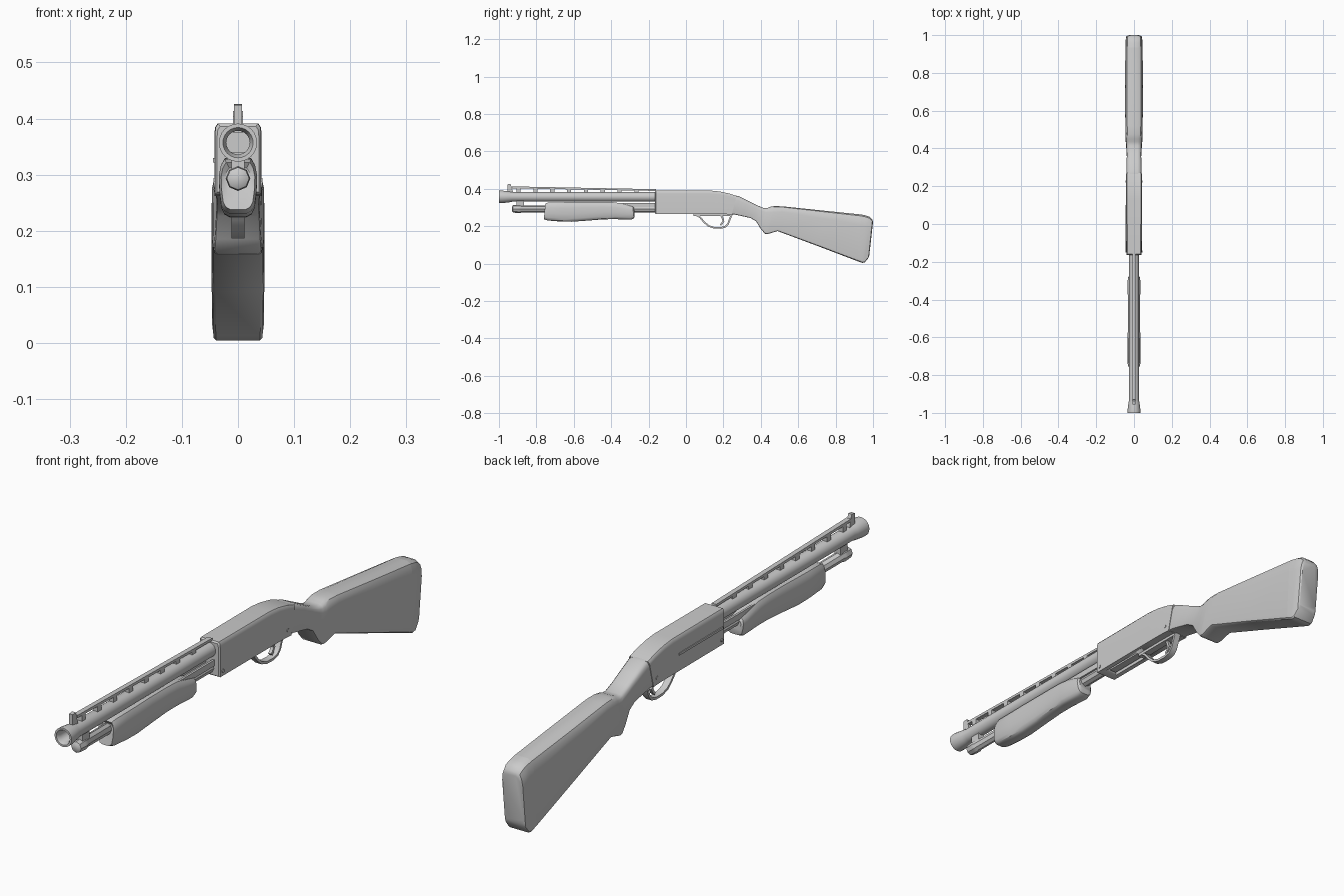
import bpy, bmesh, math

BOX = [(1, 0), (1, 1)]
STOCK = [(.86, 0), (.96, .02), (1, .08), (1, .78), (.93, .9), (.78, .97), (.5, 1)]
BODY = [(1, 0), (1, .86), (.97, .95), (.86, 1)]
GRIP = [(.45, 0), (.72, .05), (.88, .16), (.97, .4), (1, .7), (.9, .88), (.7, 1)]


def finish(bm, name, angle=35):
    bmesh.ops.recalc_face_normals(bm, faces=bm.faces)
    mesh = bpy.data.meshes.new(name)
    bm.to_mesh(mesh)
    bm.free()
    ob = bpy.data.objects.new(name, mesh)
    bpy.context.collection.objects.link(ob)
    bpy.ops.object.select_all(action='DESELECT')
    ob.select_set(True)
    bpy.context.view_layer.objects.active = ob
    bpy.ops.object.shade_smooth_by_angle(angle=math.radians(angle))
    return ob


def loft(name, stations, section=BOX, x0=0, angle=35):
    """Stations: top y, top z, bottom y, bottom z, half width."""
    bm = bmesh.new()
    outline = section + [(-x, v) for x, v in reversed(section)]
    rings = []
    for yt, zt, yb, zb, w in stations:
        rings.append([bm.verts.new((x0 + x * w, yb + (yt - yb) * v, zb + (zt - zb) * v))
                      for x, v in outline])
    n = len(outline)
    for a, b in zip(rings, rings[1:]):
        for i in range(n):
            bm.faces.new((a[i], a[(i + 1) % n], b[(i + 1) % n], b[i]))
    bm.faces.new(rings[0])
    bm.faces.new(rings[-1])
    return finish(bm, name, angle)


def lathe(name, profile, z, segs=24, x0=0):
    """Revolve (y, radius) points about a line parallel to y."""
    bm = bmesh.new()
    rings = [[bm.verts.new((x0 + r * math.cos(2 * math.pi * i / segs), y,
                            z + r * math.sin(2 * math.pi * i / segs)))
              for i in range(segs)] for y, r in profile]
    for a, b in zip(rings, rings[1:]):
        for i in range(segs):
            bm.faces.new((a[i], a[(i + 1) % segs], b[(i + 1) % segs], b[i]))
    bm.faces.new(rings[0])
    bm.faces.new(rings[-1])
    return finish(bm, name)


def block(name, y0, y1, z0, z1, w, x0=0):
    return loft(name, [(y0, z1, y0, z0, w), (y1, z1, y1, z0, w)], x0=x0)


def strip(name, path, thick, w):
    """Flat band following a (y, z) path."""
    st = []
    for i, (y, z) in enumerate(path):
        a, b = path[max(i - 1, 0)], path[min(i + 1, len(path) - 1)]
        dy, dz = b[0] - a[0], b[1] - a[1]
        k = thick / 2 / math.hypot(dy, dz)
        st.append((y - dz * k, z + dy * k, y + dz * k, z - dy * k, w))
    return loft(name, st)


# Barrel with hollow flared muzzle, and magazine tube below
lathe("barrel", [(-.80, .021), (-.985, .021), (-1, .027), (-1, .034), (-.985, .034),
                 (-.945, .029), (-.93, .026), (-.15, .026)], .357)
lathe("magazine_tube", [(-.93, .012), (-.925, .02), (-.90, .022), (-.885, .022),
                        (-.88, .019), (-.15, .019)], .293, 8)
block("barrel_clamp", -.905, -.865, .30, .34, .012)

# Ventilated rib on its posts, and front sight
loft("rib", [(-.93, .413, -.93, .403, .009), (-.16, .398, -.16, .389, .009)])
for i in range(8):
    y = -.895 + i * .09
    block("rib_post", y - .011, y + .011, .375, .406 - i * .0012, .009)
loft("front_sight", [(-.955, .424, -.955, .38, .007), (-.938, .426, -.938, .38, .007),
                     (-.932, .41, -.925, .38, .007)])

# Sliding fore-end and its twin action bars
loft("fore_end", [
    (-.745, .312, -.757, .255, .022), (-.752, .322, -.76, .238, .030),
    (-.735, .328, -.74, .231, .034), (-.67, .328, -.67, .225, .034),
    (-.61, .329, -.61, .224, .034), (-.53, .330, -.53, .230, .032),
    (-.44, .330, -.44, .237, .032), (-.38, .328, -.38, .238, .033),
    (-.31, .312, -.295, .235, .034), (-.285, .305, -.278, .243, .032),
    (-.278, .298, -.274, .258, .026)], GRIP)
for s in (-1, 1):
    block("action_bar", -.40, -.15, .303, .325, .004, s * .018)

# Receiver with loading opening underneath
receiver = loft("receiver", [
    (-.165, .386, -.165, .269, .037), (-.16, .391, -.16, .265, .041),
    (.13, .391, .13, .265, .042), (.18, .386, .18, .265, .042),
    (.235, .374, .225, .264, .042), (.27, .362, .245, .262, .042)], BODY)
cutter = block("loading_cutter", -.13, .04, .2, .285, .024)
cutter.hide_render = True
cutter.hide_set(True)
cut = receiver.modifiers.new("loading_opening", 'BOOLEAN')
cut.object = cutter
cut.solver = 'EXACT'
block("shell_lifter", -.12, .05, .268, .275, .014)
block("side_rail", -.15, .10, .322, .330, .003, -.0415)

# Cross pins through the receiver
for y, z in ((-.145, .283), (.225, .288)):
    bm = bmesh.new()
    bmesh.ops.create_cone(bm, cap_ends=True, segments=12, radius1=.006, radius2=.006, depth=.088)
    for v in bm.verts:
        v.co = (v.co.z, v.co.x + y, v.co.y + z)
    finish(bm, "receiver_pin")

# Trigger guard and trigger
block("trigger_plate", .04, .245, .255, .27, .013)
strip("trigger_guard", [(.05, .262), (.075, .248), (.098, .221), (.12, .202), (.15, .192),
                        (.185, .191), (.21, .197), (.225, .213), (.235, .24), (.245, .265)],
      .009, .012)
strip("trigger", [(.185, .265), (.195, .245), (.2, .228), (.192, .213), (.184, .206)], .01, .006)

# Stock with narrow wrist, pistol grip and curved butt
loft("stock", [
    (.262, .364, .24, .264, .040), (.28, .362, .262, .262, .040),
    (.33, .337, .305, .253, .039), (.375, .314, .345, .244, .038),
    (.415, .297, .375, .226, .039), (.435, .298, .40, .185, .041),
    (.45, .304, .422, .160, .043), (.475, .308, .435, .158, .044),
    (.52, .306, .49, .174, .046), (.73, .284, .71, .092, .047),
    (.935, .263, .92, .012, .046)], STOCK)
loft("butt_pad", [
    (.935, .263, .92, .012, .046), (.96, .258, .942, .004, .045),
    (.982, .25, .955, .006, .044), (.997, .235, .975, .03, .041),
    (1, .222, .98, .045, .036)], STOCK)
